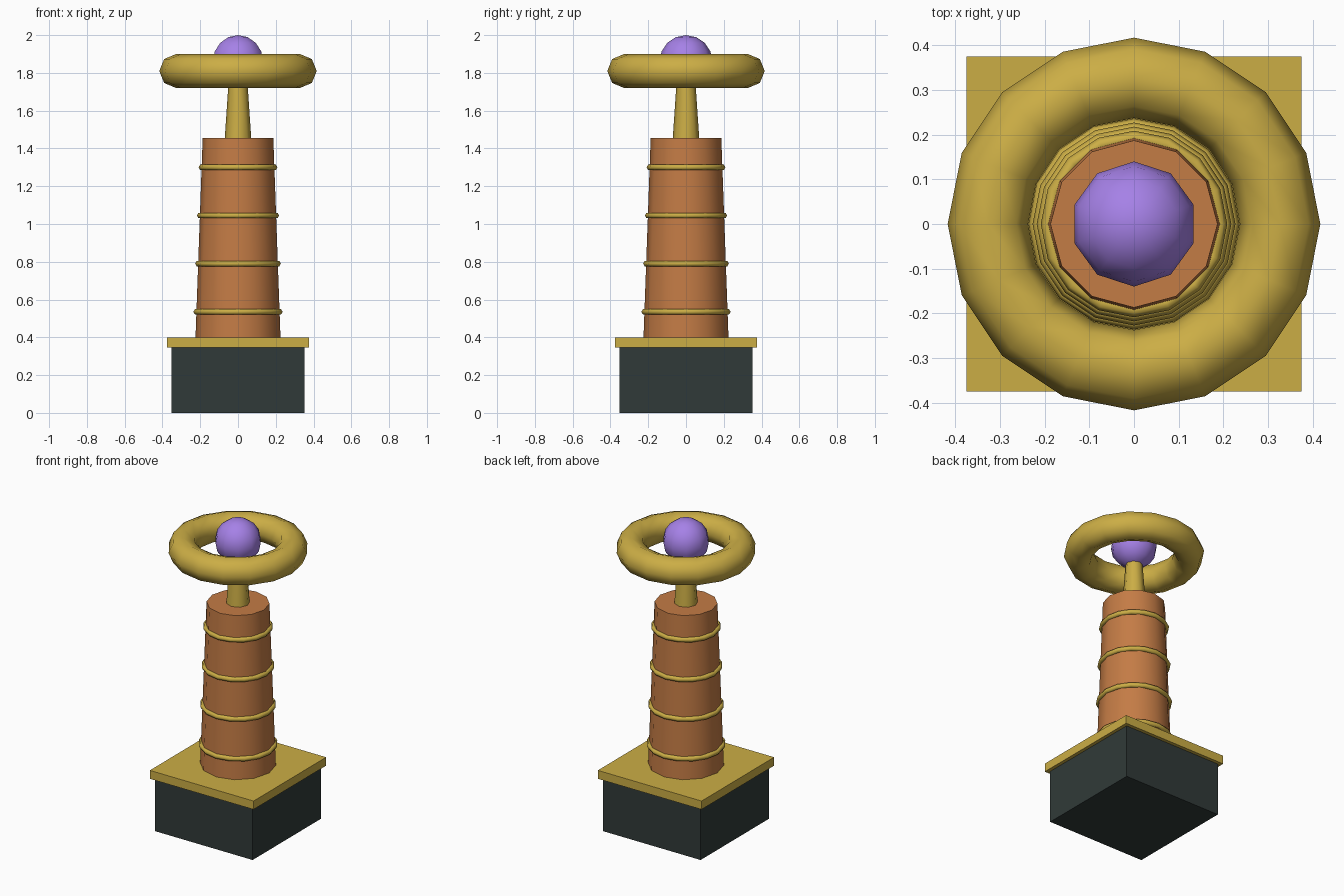
import bpy
import math

cube = bpy.data.objects.get("Cube")
if cube:
    bpy.data.objects.remove(cube, do_unlink=True)


def material(name, rgb):
    m = bpy.data.materials.new(name)
    m.use_nodes = True
    m.diffuse_color = (*rgb, 1)
    m.node_tree.nodes["Principled BSDF"].inputs["Base Color"].default_value = (*rgb, 1)
    return m


gold = material("gold", (0.60, 0.42, 0.06))
copper = material("copper", (0.55, 0.20, 0.06))
slate = material("dark_slate", (0.03, 0.042, 0.04))
violet = material("violet", (0.38, 0.22, 0.80))


def finish(name, mat, smooth_angle=None):
    ob = bpy.context.object
    ob.name = ob.data.name = name
    ob.data.materials.append(mat)
    if smooth_angle:
        bpy.ops.object.shade_smooth_by_angle(angle=math.radians(smooth_angle))
    return ob


def slab(name, width, z0, z1, mat):
    bpy.ops.mesh.primitive_cube_add(size=1, location=(0, 0, (z0 + z1) / 2))
    bpy.context.object.scale = (width, width, z1 - z0)
    bpy.ops.object.transform_apply(location=False, rotation=False, scale=True)
    finish(name, mat)


def taper(name, sides, r0, r1, z0, z1, mat):
    bpy.ops.mesh.primitive_cone_add(vertices=sides, radius1=r0, radius2=r1,
                                    depth=z1 - z0, location=(0, 0, (z0 + z1) / 2))
    finish(name, mat, 50)


def ring(name, major, minor, z, segments, sides, mat):
    bpy.ops.mesh.primitive_torus_add(major_radius=major, minor_radius=minor, location=(0, 0, z),
                                     major_segments=segments, minor_segments=sides)
    finish(name, mat, 80)


# Square base with overhanging cap
slab("base_block", 0.705, 0, 0.345, slate)
slab("base_cap", 0.75, 0.345, 0.40, gold)

# Tapered column with bands that follow its taper
bottom, top, r_bottom, r_top = 0.40, 1.455, 0.225, 0.187
taper("column", 12, r_bottom, r_top, bottom, top, copper)
for i in range(4):
    z = 0.535 + 0.255 * i
    radius = r_bottom + (r_top - r_bottom) * (z - bottom) / (top - bottom)
    ring(f"column_band_{i + 1}", radius, 0.016, z, 16, 6, gold)

# Stem, floating ring and orb
taper("stem", 8, 0.07, 0.05, top, 1.75, gold)
ring("halo_ring", 0.327, 0.09, 1.81, 16, 8, gold)
bpy.ops.mesh.primitive_uv_sphere_add(segments=10, ring_count=8, radius=0.14, location=(0, 0, 1.86))
finish("orb", violet, 80)
